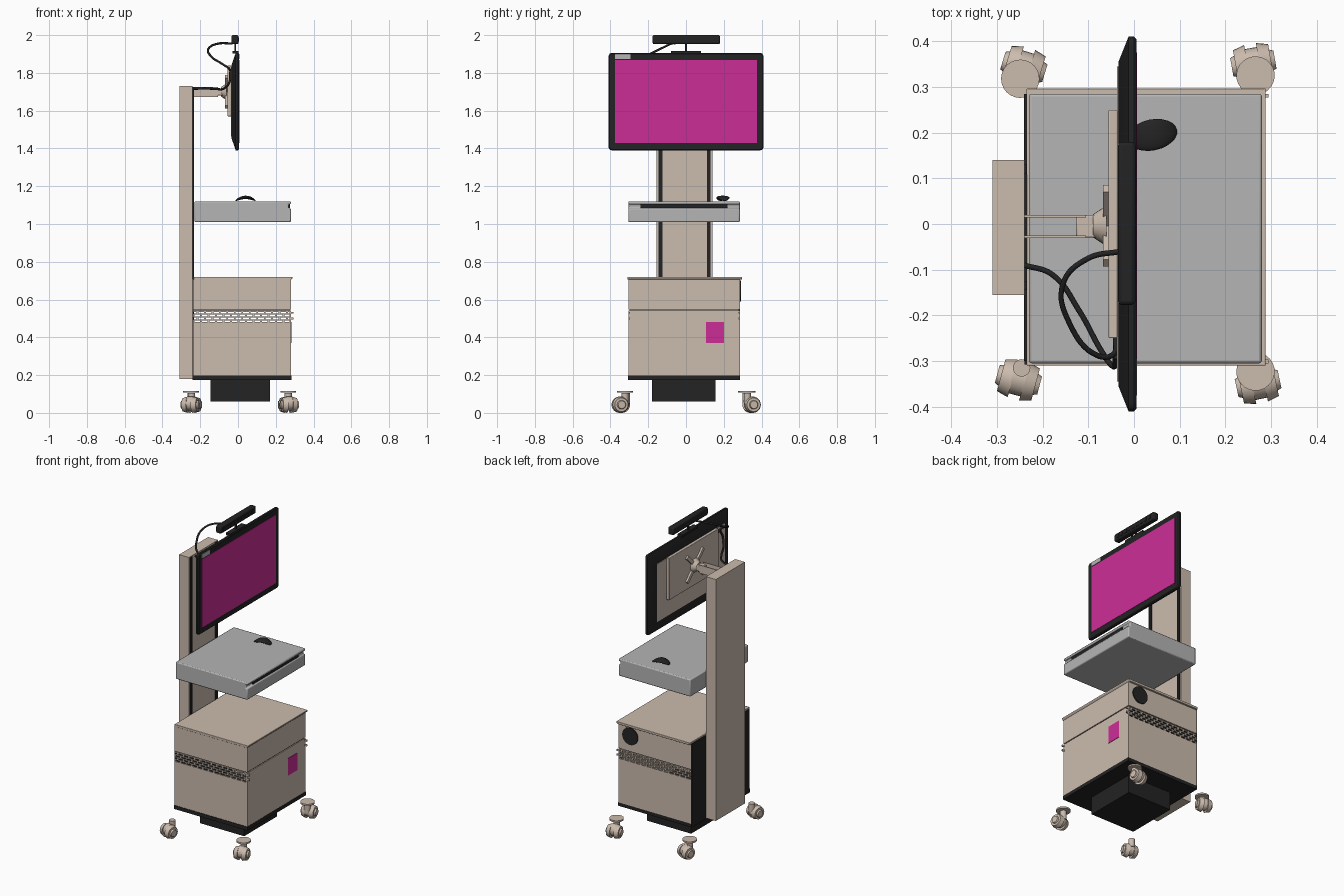
import bpy
import bmesh
import math
from mathutils import Matrix, Vector

default_cube = bpy.data.objects.get("Cube")
if default_cube:
    bpy.data.objects.remove(default_cube, do_unlink=True)


def make_material(name, red, green, blue):
    material = bpy.data.materials.new(name)
    material.use_nodes = True
    colour = (red, green, blue, 1)
    material.diffuse_color = colour
    for node in material.node_tree.nodes:
        if node.type == 'BSDF_PRINCIPLED':
            node.inputs["Base Color"].default_value = colour
    return material


beige = make_material("warm beige", .60, .50, .42)
black = make_material("soft black", .017, .017, .018)
grey = make_material("light grey", .46, .46, .46)
pink = make_material("display magenta", .60, .027, .31)


def finish(name, mesh_builder, material, bevel=0):
    """Turn a bmesh into a named object with edge-aware smooth shading."""
    bmesh.ops.recalc_face_normals(mesh_builder, faces=mesh_builder.faces)
    mesh = bpy.data.meshes.new(name)
    mesh_builder.to_mesh(mesh)
    mesh_builder.free()
    mesh.materials.append(material)
    mesh.shade_smooth()
    mesh.set_sharp_from_angle(angle=math.radians(35))
    part = bpy.data.objects.new(name, mesh)
    bpy.context.scene.collection.objects.link(part)
    if bevel:
        modifier = part.modifiers.new("soft edges", 'BEVEL')
        modifier.width = bevel
        modifier.segments = 2
    return part


def add_box(builder, x_range, y_range, z_range):
    ranges = [x_range, y_range, z_range]
    size = [high - low for low, high in ranges]
    centre = Vector([(low + high) / 2 for low, high in ranges])
    bmesh.ops.create_cube(builder, size=1,
                          matrix=Matrix.Translation(centre) @ Matrix.Diagonal(size + [1]))


def box(name, x_range, y_range, z_range, material, bevel=0):
    builder = bmesh.new()
    add_box(builder, x_range, y_range, z_range)
    return finish(name, builder, material, bevel)


def add_cylinder(builder, centre, axis, radius, depth, top_radius=None, sides=24):
    turn = Vector(axis).to_track_quat('Z', 'Y').to_matrix().to_4x4()
    bmesh.ops.create_cone(builder, cap_ends=True, segments=sides, radius1=radius,
                          radius2=radius if top_radius is None else top_radius,
                          depth=depth, matrix=Matrix.Translation(centre) @ turn)


def prism(name, profile, y_range, material, bevel=0):
    """Extrude an x-z profile along y."""
    builder = bmesh.new()
    face = builder.faces.new([builder.verts.new((x, y_range[0], z)) for x, z in profile])
    result = bmesh.ops.extrude_face_region(builder, geom=[face])
    moved = [item for item in result["geom"] if isinstance(item, bmesh.types.BMVert)]
    bmesh.ops.translate(builder, verts=moved, vec=(0, y_range[1] - y_range[0], 0))
    return finish(name, builder, material, bevel)


def loft_panel(name, sections, z_middle, material):
    """Loft rounded y-z rectangles given as (x, half width, half height, corner)."""
    builder = bmesh.new()
    rings = []
    for x, half_y, half_z, corner in sections:
        ring = []
        for quarter, (sy, sz) in enumerate([(1, 1), (-1, 1), (-1, -1), (1, -1)]):
            for step in range(5):
                angle = (quarter + step / 4) * math.pi / 2
                ring.append(builder.verts.new((
                    x, sy * (half_y - corner) + corner * math.cos(angle),
                    z_middle + sz * (half_z - corner) + corner * math.sin(angle))))
        rings.append(ring)
    for first, second in zip(rings, rings[1:]):
        for i in range(len(first)):
            builder.faces.new([first[i - 1], first[i], second[i], second[i - 1]])
    builder.faces.new(rings[0])
    builder.faces.new(rings[-1])
    return finish(name, builder, material)


def cable(name, points, radius):
    curve = bpy.data.curves.new(name, 'CURVE')
    curve.dimensions = '3D'
    curve.bevel_depth = radius
    curve.bevel_resolution = 2
    curve.resolution_u = 8
    curve.use_fill_caps = True
    spline = curve.splines.new('BEZIER')
    spline.bezier_points.add(len(points) - 1)
    for knot, point in zip(spline.bezier_points, points):
        knot.co = point
        knot.handle_left_type = knot.handle_right_type = 'AUTO'
    curve.materials.append(black)
    part = bpy.data.objects.new(name, curve)
    bpy.context.scene.collection.objects.link(part)


# Rear column with two dark guide strips
box("column", (-.31, -.24), (-.155, .14), (.18, 1.73), beige)
for side, y in (("right", -.135), ("left", .12)):
    box("guide_strip_" + side, (-.242, -.234), (y - .01, y + .01), (.18, 1.725), black)

# Cabinet: hollow lower body, drawer section and lid
left, right, back, front = .285, -.305, -.235, .28
vent_low, vent_high, wall = .475, .535, .008
box("cabinet_front", (front - wall, front), (right, left), (.197, .542), beige)
box("cabinet_back", (-.241, back), (right + .005, left), (.197, .71), black)
box("cabinet_drawer", (back, front), (right, left), (.548, .708), beige)
box("drawer_gap", (back, front - .006), (right + .006, left - .006), (.54, .55), black)
prism("cabinet_lid", [(back, .705), (front, .705), (.288, .713), (.288, .72), (back, .72)],
      (right - .005, left + .012), beige, .002)
rows, columns, bar, post = 4, 13, .005, .01
row_pitch = (vent_high - vent_low) / rows
for side, outer, inner in (("left", left, left - wall), ("right", right, right + wall)):
    depth = tuple(sorted((outer, inner)))
    box("cabinet_wall_" + side, (back, front), depth, (.197, vent_low), beige)
    box("cabinet_wall_top_" + side, (back, front), depth, (vent_high, .542), beige)
    grille = bmesh.new()
    pitch = (front - back) / columns
    for row in range(rows):
        low = vent_low + row * row_pitch
        add_box(grille, (back, front), depth, (low, low + bar))
        for column in range(columns + 1):
            x = back + (column + (row % 2) / 2) * pitch
            add_box(grille, (max(back, x - post / 2), min(front, x + post / 2)),
                    depth, (low + bar, low + row_pitch))
    finish("vent_grille_" + side, grille, beige)

round_cover = bmesh.new()
add_cylinder(round_cover, (.195, left, .645), (0, 1, 0), .055, .012)
finish("round_cover", round_cover, black)
box("front_label", (front, front + .003), (.105, .2), (.37, .48), pink)

# Base plate and battery box
box("base_plate", (-.24, front + .002), (right - .003, left), (.175, .198), black)
box("battery_box", (-.145, .17), (-.18, .155), (.06, .176), black)

# Work shelf with a grooved front edge
prism("work_shelf", [(-.23, 1.01), (front, 1.01), (front, 1.083), (.268, 1.083),
                     (.268, 1.104), (front, 1.104), (front, 1.12), (-.23, 1.12)],
      (right, left), grey, .006)
box("keyboard_slot", (.266, .274), (-.24, .22), (1.085, 1.103), black)

# Arched mouse
mouse = bmesh.new()
bmesh.ops.create_uvsphere(mouse, u_segments=24, v_segments=12, radius=1)
for vert in mouse.verts:
    arch = 1 - vert.co.x ** 2
    vert.co = (vert.co.x * .055, vert.co.y * .034, vert.co.z * .009 + arch * .018)
bmesh.ops.transform(mouse, verts=mouse.verts,
                    matrix=Matrix.Translation((.04, .195, 1.123)) @ Matrix.Rotation(.2, 4, 'Z'))
finish("mouse", mouse, black)

# Monitor: tapered shell, screen, label and rear panels
middle = 1.648
loft_panel("monitor_shell", [(-.034, .355, .195, .01), (-.012, .41, .258, .018),
                             (0, .41, .258, .018), (.005, .405, .253, .015)], middle, black)
box("screen", (.004, .007), (-.375, .375), (1.43, 1.868), pink)
box("screen_label", (.004, .007), (-.375, -.295), (1.873, 1.9), grey)
box("monitor_back", (-.037, -.033), (-.345, .345), (1.462, 1.834), beige)
box("mount_panel", (-.056, -.036), (-.25, .25), (1.57, 1.84), beige, .003)

# Wall bracket with crossed arms
bracket = bmesh.new()
for tilt in (.78, -.78):
    start = len(bracket.verts)
    add_box(bracket, (-.068, -.055), (-.115, .115), (-.011, .011))
    bracket.verts.ensure_lookup_table()
    bmesh.ops.transform(bracket, verts=bracket.verts[start:],
                        matrix=Matrix.Translation((0, -.004, 1.7)) @ Matrix.Rotation(tilt, 4, 'X'))
add_cylinder(bracket, (-.075, -.004, 1.7), (1, 0, 0), .025, .03, .045)
finish("cross_bracket", bracket, beige)
for side, y in (("left", .017), ("right", -.028)):
    box("arm_rail_" + side, (-.24, -.105), (y - .003, y + .003), (1.672, 1.724), beige)
box("arm_block", (-.127, -.07), (-.03, .02), (1.68, 1.715), beige, .004)

# Camera bar on its stand
box("camera_stand", (-.03, .003), (-.08, .08), (1.902, 1.917), black)
box("camera_post", (-.019, -.011), (-.006, .006), (1.915, 1.96), black)
box("camera_bar", (-.035, .003), (-.177, .18), (1.952, 2), black, .008)
for index in range(9):
    y = (index - 4) * .036
    box("camera_lens_%d" % index, (.002, .006), (y - .01, y + .01), (1.965, 1.987), black)

# Cables
cable("power_cable", [(-.24, -.09, 1.715), (-.18, -.11, 1.718), (-.12, -.19, 1.715),
                      (-.07, -.28, 1.72), (-.046, -.312, 1.75), (-.04, -.29, 1.81)], .006)
cable("camera_cable", [(-.03, -.06, 1.955), (-.1, -.075, 1.956), (-.155, -.13, 1.93),
                       (-.14, -.22, 1.885), (-.08, -.288, 1.845), (-.045, -.285, 1.82),
                       (-.04, -.25, 1.79)], .006)

# Twin-wheel casters, trailing outward
for name, x, y, turn, plated in (("front_left", .266, .325, 10, True),
                                 ("front_right", .266, -.323, 192, True),
                                 ("back_left", -.249, .318, -17, True),
                                 ("back_right", -.246, -.315, 165, False)):
    caster = bmesh.new()
    for sign in (-1, 1):
        add_cylinder(caster, (sign * .026, .027, .043), (sign, 0, 0), .043, .026, .036)
        add_cylinder(caster, (sign * .042, .027, .043), (sign, 0, 0), .025, .012, .02)
    add_cylinder(caster, (0, .024, .05), (1, 0, 0), .037, .03)
    add_cylinder(caster, (0, 0, .078), (0, 0, 1), .019, .054)
    if plated:
        add_cylinder(caster, (0, 0, .112), (0, 0, 1), .042, .01)
    bmesh.ops.transform(caster, verts=caster.verts, matrix=Matrix.Translation((x, y, 0))
                        @ Matrix.Rotation(math.radians(turn), 4, 'Z'))
    finish("caster_" + name, caster, beige)
